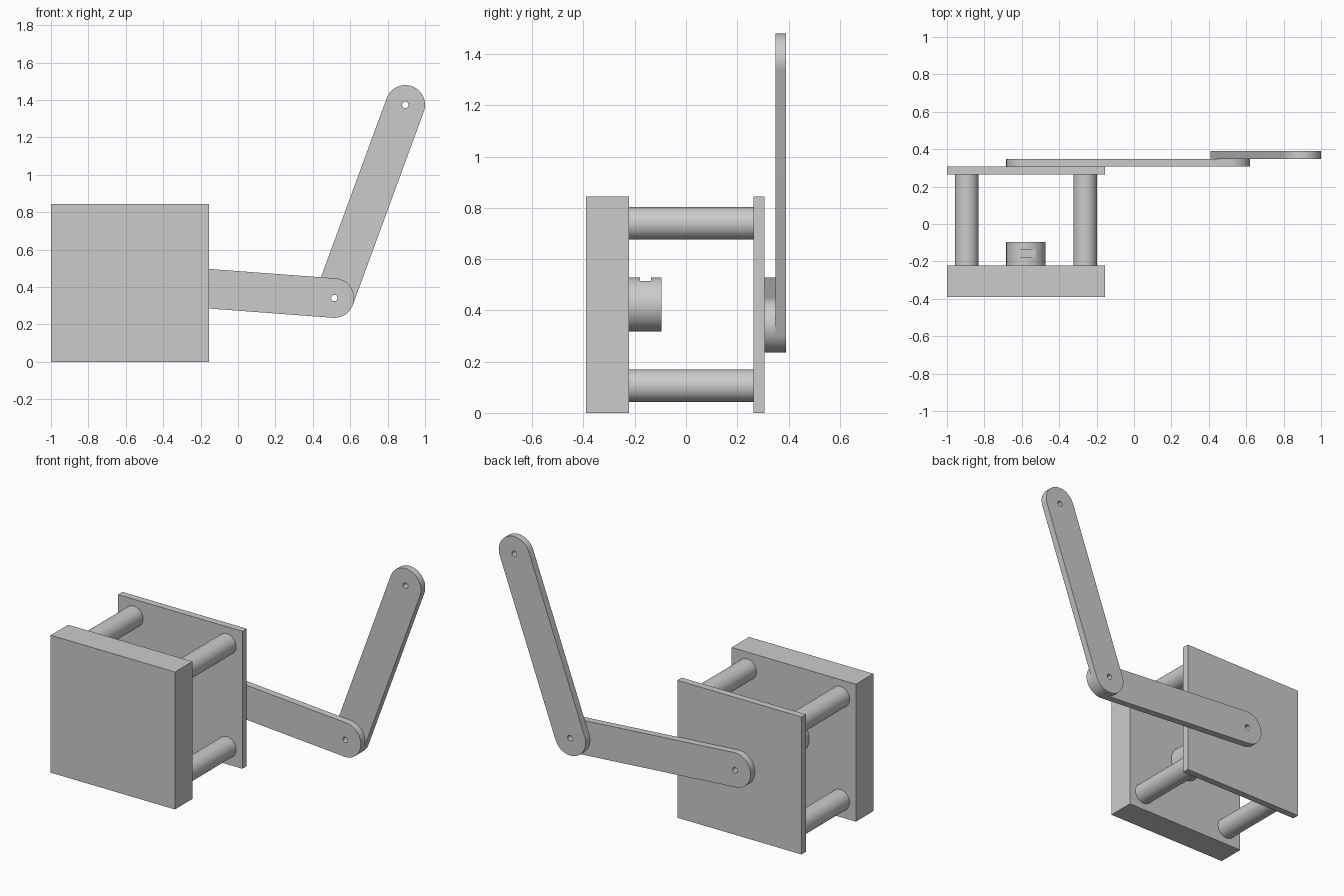
import bpy, bmesh
from math import sin, cos, pi, atan2, radians

if "Cube" in bpy.data.objects:
    bpy.data.objects.remove(bpy.data.objects["Cube"])

U = 0.02112            # one base unit of the design
SIDE = 40 * U          # square plate side
CX, CZ = -1 + SIDE / 2, SIDE / 2
Y0 = -18.5 * U         # front face
T = 2 * U              # thin plate / link thickness


def smooth(ob):
    bpy.ops.object.select_all(action='DESELECT')
    ob.select_set(True)
    bpy.context.view_layer.objects.active = ob
    bpy.ops.object.shade_smooth_by_angle(angle=radians(30))


def box(name, x, y, z, sx, sy, sz):
    bpy.ops.mesh.primitive_cube_add(size=1, location=(x, y, z))
    ob = bpy.context.object
    ob.name = name
    ob.scale = (sx, sy, sz)
    bpy.ops.object.transform_apply(location=False, rotation=False, scale=True)
    return ob


def rod(name, x, z, r, y0, y1):
    bpy.ops.mesh.primitive_cylinder_add(vertices=64, radius=r, depth=y1 - y0,
                                        location=(x, (y0 + y1) / 2, z),
                                        rotation=(pi / 2, 0, 0))
    ob = bpy.context.object
    ob.name = name
    smooth(ob)
    return ob


def link(name, a, b, r, hole, y0, y1):
    """Round-ended flat bar from a to b (x, z) with a pin hole at each end."""
    ang = atan2(b[1] - a[1], b[0] - a[0])

    def arc(c, rad, start, sweep, n):
        return [(c[0] + rad * cos(start + sweep * i / n),
                 c[1] + rad * sin(start + sweep * i / n)) for i in range(n)]

    outline = arc(b, r, ang - pi / 2, pi * 33 / 32, 33) + arc(a, r, ang + pi / 2, pi * 33 / 32, 33)
    loops = [outline, arc(a, hole, 0, 2 * pi, 24), arc(b, hole, 0, 2 * pi, 24)]
    cu = bpy.data.curves.new(name, 'CURVE')
    cu.dimensions = '2D'
    cu.fill_mode = 'BOTH'
    cu.extrude = (y1 - y0) / 2
    for pts in loops:
        sp = cu.splines.new('POLY')
        sp.points.add(len(pts) - 1)
        for p, (x, z) in zip(sp.points, pts):
            p.co = (x, z, 0, 1)
        sp.use_cyclic_u = True
    ob = bpy.data.objects.new(name, cu)
    bpy.context.collection.objects.link(ob)
    ob.rotation_euler = (pi / 2, 0, 0)
    ob.location.y = (y0 + y1) / 2
    bpy.ops.object.select_all(action='DESELECT')
    ob.select_set(True)
    bpy.context.view_layer.objects.active = ob
    bpy.ops.object.convert(target='MESH')
    ob = bpy.context.object
    bm = bmesh.new()
    bm.from_mesh(ob.data)
    bmesh.ops.remove_doubles(bm, verts=bm.verts, dist=1e-5)
    bmesh.ops.recalc_face_normals(bm, faces=bm.faces)
    bm.to_mesh(ob.data)
    bm.free()
    smooth(ob)
    return ob


# thick front block and thin back plate
y_block = Y0 + 8 * U
y_plate = y_block + 23 * U
box("front_block", CX, Y0 + 4 * U, CZ, SIDE, 8 * U, SIDE)
box("back_plate", CX, y_plate + T / 2, CZ, SIDE, T, SIDE)

# four corner spacer posts
for sx in (-1, 1):
    for sz in (-1, 1):
        rod("spacer_post", CX + sx * 15 * U, CZ + sz * 15 * U, 3 * U, y_block, y_plate)

# hub with a flat-bottomed slot cut across its top
hub = rod("hub", CX, CZ, 5 * U, y_block, y_block + 6 * U)
cutter = box("slot_cutter", CX, y_block + 3 * U, 0.515 + 0.05, 0.3, T, 0.1)
cutter.hide_render = True
mod = hub.modifiers.new("slot", 'BOOLEAN')
mod.operation = 'DIFFERENCE'
mod.object = cutter
mod.solver = 'EXACT'
bpy.context.view_layer.objects.active = hub
bpy.ops.object.modifier_apply(modifier="slot")
bpy.data.objects.remove(cutter)
smooth(hub)

# two hinged links behind the plate
shoulder, elbow, tip = (CX, CZ), (0.515, 0.341), (1 - 5 * U, 1.374)
y_link = y_plate + T
link("lower_link", shoulder, elbow, 5 * U, 0.017, y_link, y_link + T)
link("upper_link", elbow, tip, 5 * U, 0.017, y_link + T, y_link + 2 * T)
